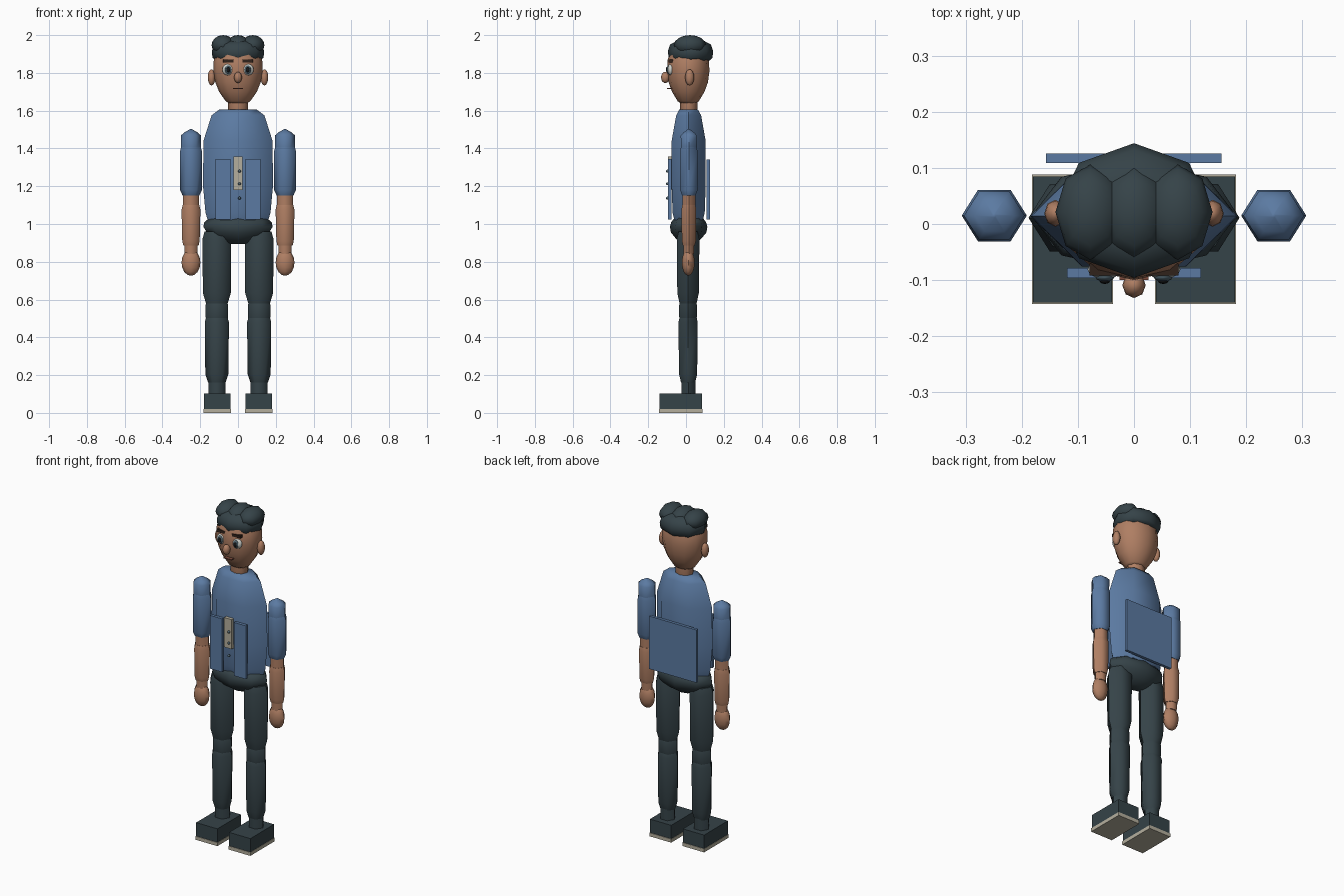
import bpy, bmesh, math
from mathutils import Matrix, Vector


def material(name, rgb):
    m = bpy.data.materials.new(name)
    m.diffuse_color = (*rgb, 1)
    return m


BLUE = material("blue cloth", (0.105, 0.195, 0.36))
DARK = material("dark slate", (0.036, 0.056, 0.065))
SKIN = material("skin", (0.43, 0.21, 0.125))
CREAM = material("cream", (0.46, 0.43, 0.34))
WHITE = material("eye white", (0.62, 0.64, 0.6))
IRIS = material("iris grey", (0.08, 0.13, 0.16))
BLACK = material("black", (0.008, 0.009, 0.01))
BROWN = material("dark brown", (0.03, 0.016, 0.011))
LIP = material("lip brown", (0.2, 0.07, 0.045))


def finish(name, bm, mat, smooth=True):
    bmesh.ops.recalc_face_normals(bm, faces=bm.faces)
    me = bpy.data.meshes.new(name)
    bm.to_mesh(me)
    bm.free()
    me.materials.append(mat)
    ob = bpy.data.objects.new(name, me)
    bpy.context.collection.objects.link(ob)
    if smooth:
        bpy.ops.object.select_all(action='DESELECT')
        ob.select_set(True)
        bpy.context.view_layer.objects.active = ob
        bpy.ops.object.shade_smooth_by_angle(angle=math.radians(62))
    return ob


def loft(name, x, y, sides, rings, mat):
    """Stack of polygon rings (z, half width, half depth), closed at both ends."""
    bm = bmesh.new()
    angles = [math.tau * i / sides for i in range(sides)]
    top = max(math.sin(a) for a in angles)
    loops = [[bm.verts.new((x + rx * math.cos(a), y + ry * math.sin(a) / top, z))
              for a in angles] for z, rx, ry in rings]
    for lo, hi in zip(loops, loops[1:]):
        for i in range(sides):
            j = (i + 1) % sides
            bm.faces.new((lo[i], lo[j], hi[j], hi[i]))
    bm.faces.new(loops[0][::-1])
    bm.faces.new(loops[-1])
    return finish(name, bm, mat)


def ball(name, loc, radii, mat, seg=12, rings=8):
    bm = bmesh.new()
    bmesh.ops.create_uvsphere(bm, u_segments=seg, v_segments=rings, radius=1)
    bm.transform(Matrix.Translation(loc) @ Matrix.Diagonal((*radii, 1)))
    return finish(name, bm, mat)


def box(name, lo, hi, mat):
    bm = bmesh.new()
    bmesh.ops.create_cube(bm, size=1)
    lo, hi = Vector(lo), Vector(hi)
    bm.transform(Matrix.Translation((lo + hi) / 2) @ Matrix.Diagonal((*(hi - lo), 1)))
    return finish(name, bm, mat, False)


# torso, pelvis, neck
loft("torso", 0, 0.014, 6, [(1.02, 0.16, 0.075), (1.06, 0.172, 0.085), (1.2, 0.185, 0.09),
     (1.44, 0.183, 0.09), (1.575, 0.14, 0.066), (1.605, 0.1, 0.05)], BLUE)
loft("pelvis", 0, 0.014, 8, [(0.895, 0.05, 0.03), (0.92, 0.12, 0.065), (0.955, 0.165, 0.094),
     (0.985, 0.183, 0.099), (1.01, 0.178, 0.092), (1.032, 0.15, 0.075)], DARK)
loft("neck", 0, 0.014, 8, [(1.59, 0.048, 0.042), (1.61, 0.053, 0.046), (1.66, 0.053, 0.046)], SKIN)

# head and nose
loft("head", 0, 0.012, 12, [(1.64, 0.05, 0.042), (1.65, 0.065, 0.056), (1.7, 0.1, 0.086),
     (1.75, 0.12, 0.104), (1.81, 0.131, 0.112), (1.87, 0.128, 0.109), (1.93, 0.1, 0.085)], SKIN)
ball("nose", (0, -0.109, 1.776), (0.021, 0.023, 0.03), SKIN, 8, 8)
box("mouth", (-0.026, -0.1, 1.714), (0.026, -0.075, 1.719), LIP)

# hair: a cap with three lobes on top
loft("hair_cap", 0, 0.024, 8, [(1.865, 0.115, 0.1), (1.88, 0.135, 0.116), (1.915, 0.139, 0.12),
     (1.95, 0.125, 0.108), (1.97, 0.08, 0.07)], DARK)
for i in (-1, 0, 1):
    ball("hair_lobe", (i * 0.078, 0.021, 1.947), (0.062, 0.085, 0.053), DARK, 8, 8)

# jacket panels, placket and buttons
box("back_panel", (-0.157, 0.109, 1.025), (0.156, 0.126, 1.342), BLUE)
box("placket", (-0.025, -0.096, 1.18), (0.025, -0.07, 1.357), CREAM)
for z in (1.28, 1.213, 1.137):
    ball("button", (0.008, -0.098, z), (0.008, 0.008, 0.008), IRIS, 8, 6)

for s, side in ((-1, "left"), (1, "right")):
    x0, x1 = sorted((s * 0.04, s * 0.119))
    box(side + "_front_panel", (x0, -0.096, 1.025), (x1, -0.078, 1.345), BLUE)

    # face details
    ball(side + "_ear", (s * 0.14, 0.019, 1.776), (0.02, 0.024, 0.043), SKIN, 8, 8)
    ex, ez = s * 0.052, 1.817
    ball(side + "_eye", (ex, -0.081, ez), (0.031, 0.017, 0.031), WHITE)
    ball(side + "_iris", (ex, -0.094, ez), (0.017, 0.009, 0.023), IRIS)
    ball(side + "_pupil", (ex, -0.101, ez), (0.01, 0.006, 0.014), BLACK, 8, 6)
    x0, x1 = sorted((s * 0.013, s * 0.079))
    box(side + "_brow", (x0, -0.092, 1.856), (x1, -0.07, 1.872), BROWN)

    # arm
    ax, ay = s * 0.249, 0.015
    loft(side + "_shoulder", ax, ay, 6, [(1.4, 0.052, 0.042), (1.468, 0.054, 0.043),
         (1.485, 0.035, 0.028), (1.503, 0.003, 0.003)], BLUE)
    loft(side + "_sleeve", ax, ay, 6, [(1.152, 0.045, 0.036), (1.18, 0.058, 0.046),
         (1.385, 0.058, 0.046), (1.415, 0.05, 0.04)], BLUE)
    loft(side + "_elbow", ax, ay, 6, [(1.08, 0.042, 0.034), (1.16, 0.042, 0.034)], SKIN)
    loft(side + "_forearm", ax, ay, 6, [(0.885, 0.04, 0.031), (0.91, 0.046, 0.037),
         (1.075, 0.05, 0.039), (1.1, 0.044, 0.035)], SKIN)
    loft(side + "_wrist", ax, ay, 6, [(0.84, 0.034, 0.027), (0.9, 0.036, 0.028)], SKIN)
    ball(side + "_hand", (ax, 0.012, 0.796), (0.05, 0.034, 0.07), SKIN, 8, 8)

    # leg
    lx, ly = s * 0.112, 0.011
    loft(side + "_thigh", lx, ly, 6, [(0.575, 0.056, 0.044), (0.635, 0.074, 0.057),
         (0.92, 0.076, 0.06), (0.96, 0.065, 0.05)], DARK)
    loft(side + "_knee", lx, ly, 6, [(0.49, 0.055, 0.043), (0.51, 0.06, 0.047),
         (0.57, 0.06, 0.047), (0.59, 0.054, 0.042)], DARK)
    loft(side + "_shin", lx, ly, 6, [(0.16, 0.046, 0.037), (0.205, 0.061, 0.048),
         (0.48, 0.064, 0.051), (0.505, 0.057, 0.045)], DARK)
    loft(side + "_ankle", lx, 0.013, 6, [(0.09, 0.045, 0.037), (0.17, 0.045, 0.037)], DARK)

    # shoe
    x0, x1 = sorted((s * 0.039, s * 0.18))
    box(side + "_shoe", (x0, -0.14, 0.02), (x1, 0.085, 0.102), DARK)
    box(side + "_sole", (x0 - 0.002, -0.143, 0), (x1 + 0.002, 0.088, 0.021), CREAM)
